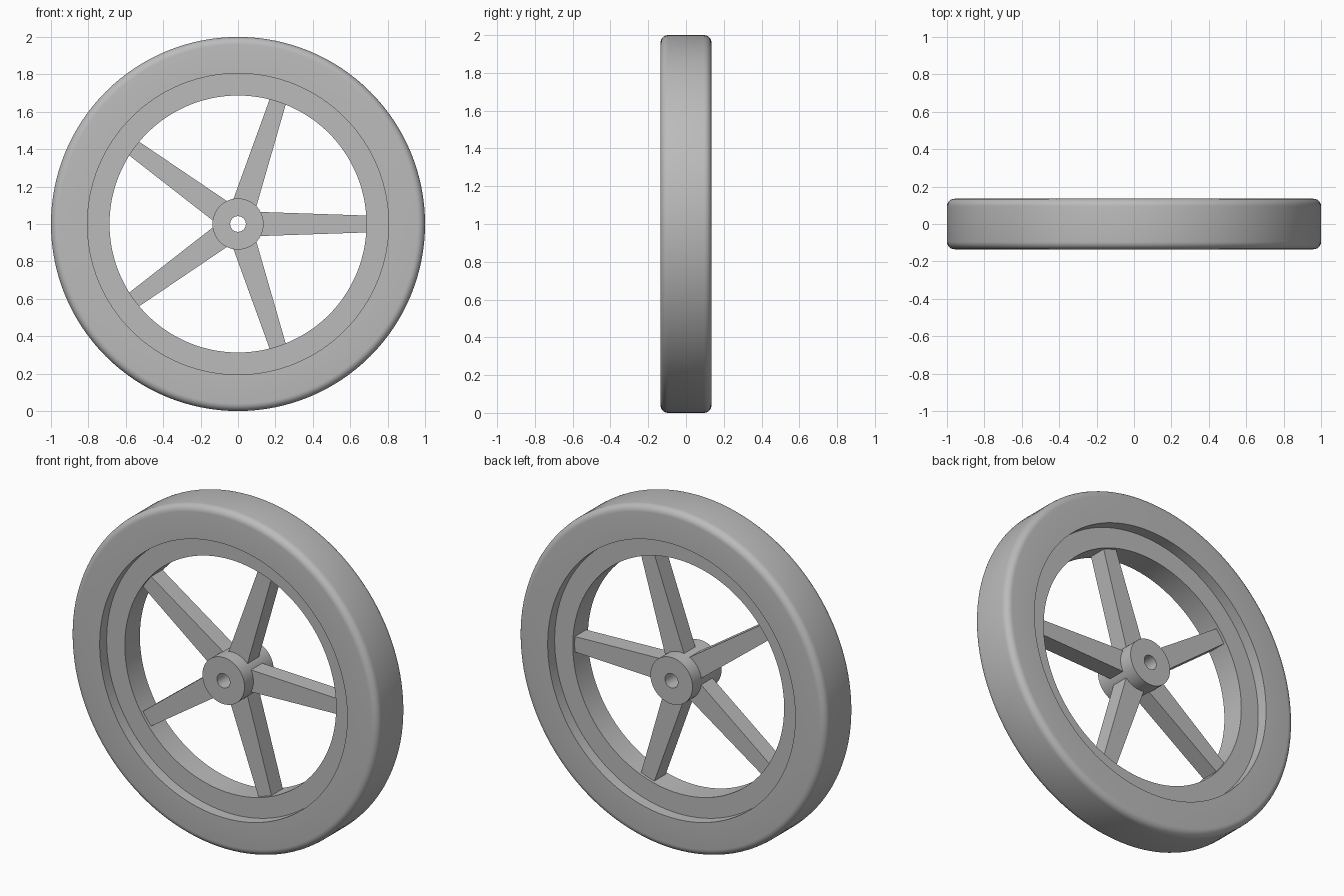
import bpy
import bmesh
from math import cos, sin, pi, radians, tau
from mathutils import Matrix, Vector

cube = bpy.data.objects.get("Cube")
if cube:
    bpy.data.objects.remove(cube, do_unlink=True)

# One plain grey for every part
grey = bpy.data.materials.new("light grey")
grey.use_nodes = True
grey.diffuse_color = (0.5, 0.5, 0.5, 1)
grey.node_tree.nodes["Principled BSDF"].inputs["Base Color"].default_value = grey.diffuse_color

CENTRE = Vector((0, 0, 1))


def finish(name, bm, smooth=True):
    bmesh.ops.recalc_face_normals(bm, faces=bm.faces)
    mesh = bpy.data.meshes.new(name)
    bm.to_mesh(mesh)
    bm.free()
    mesh.materials.append(grey)
    obj = bpy.data.objects.new(name, mesh)
    bpy.context.collection.objects.link(obj)
    obj.location = CENTRE
    if smooth:
        bpy.ops.object.select_all(action='DESELECT')
        obj.select_set(True)
        bpy.context.view_layer.objects.active = obj
        bpy.ops.object.shade_smooth_by_angle(angle=radians(30))
    return obj


def ring(name, inner, outer, half, sides, fillet=0.0):
    """Revolve a rectangular section, with optional rounded outer corners, about y."""
    profile = [(inner, half), (inner, -half)]
    if fillet:
        for side in (-1, 1):
            arc = [(outer - fillet + fillet * cos(a), side * (half - fillet + fillet * sin(a)))
                   for a in (i * pi / 12 for i in range(7))]
            profile += arc[::-1] if side < 0 else arc
    else:
        profile += [(outer, -half), (outer, half)]
    bm = bmesh.new()
    loops = []
    for i in range(sides):
        a = tau * i / sides
        loops.append([bm.verts.new((r * cos(a), y, r * sin(a))) for r, y in profile])
    n = len(profile)
    for i in range(sides):
        here, there = loops[i], loops[(i + 1) % sides]
        for j in range(n):
            k = (j + 1) % n
            bm.faces.new((here[j], here[k], there[k], there[j]))
    return finish(name, bm)


# Tyre, recessed rim and bored hub
ring("tyre", 0.805, 1.0, 0.135, 128, fillet=0.04)
ring("rim", 0.687, 0.805, 0.07, 128)
ring("hub", 0.042, 0.137, 0.135, 64)

# Five tapered spokes
for s in range(5):
    bm = bmesh.new()
    bmesh.ops.create_cube(bm, size=1)
    for v in bm.verts:
        far = v.co.x > 0
        width = 0.09 if far else 0.13
        v.co = Vector((0.692 if far else 0.1, v.co.y * 0.105, v.co.z * width))
    bm.transform(Matrix.Rotation(-tau * s / 5, 4, 'Y'))
    finish(f"spoke_{s + 1}", bm, smooth=False)
